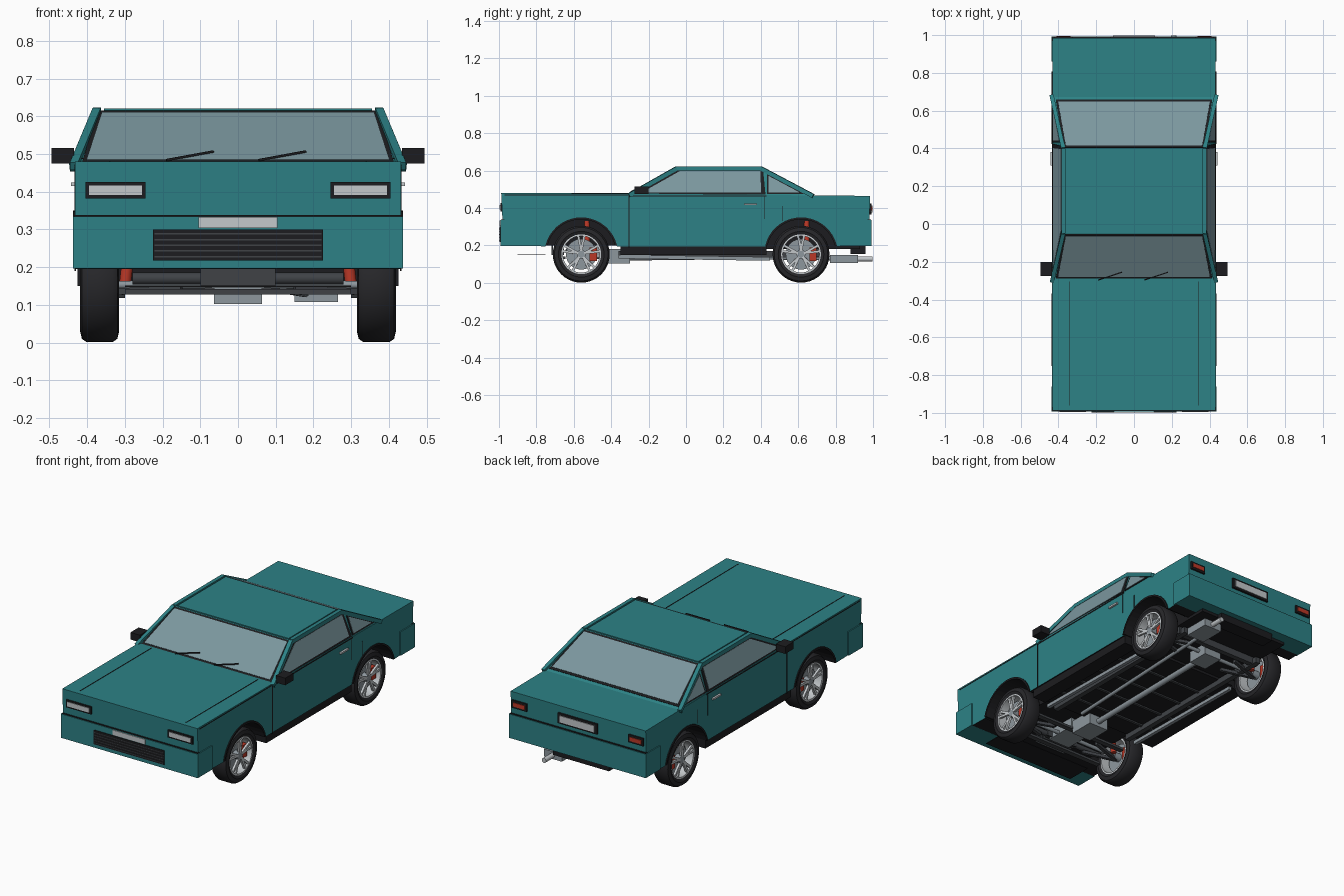
import bpy, bmesh, math
from mathutils import Vector

if "Cube" in bpy.data.objects:
    bpy.data.objects.remove(bpy.data.objects["Cube"])

def mat(name, r, g, b):
    m = bpy.data.materials.new(name)
    m.diffuse_color = (r, g, b, 1)
    m.use_nodes = True
    m.node_tree.nodes["Principled BSDF"].inputs["Base Color"].default_value = m.diffuse_color
    return m

TEAL = mat("teal_paint", .026, .222, .238)
BLACK = mat("black_trim", .012, .012, .014)
TYRE = mat("tyre_rubber", .02, .02, .023)
DARK = mat("dark_metal", .05, .055, .062)
GREY = mat("grey_metal", .27, .31, .34)
SILVER = mat("bright_silver", .55, .58, .6)
GLASS = mat("window_glass", .2, .31, .345)
RED = mat("red_paint", .5, .04, .02)

def make(name, verts, faces, *mats):
    me = bpy.data.meshes.new(name)
    bm = bmesh.new()
    vs = [bm.verts.new(v) for v in verts]
    for f in faces:
        bm.faces.new([vs[i] for i in f])
    bmesh.ops.recalc_face_normals(bm, faces=bm.faces)
    bm.to_mesh(me)
    bm.free()
    for m in mats:
        me.materials.append(m)
    ob = bpy.data.objects.new(name, me)
    bpy.context.collection.objects.link(ob)
    return ob

def prism(name, a, b, *mats):
    """Solid between two matching outlines."""
    n = len(a)
    faces = [list(range(n)), list(range(n, 2 * n))]
    faces += [(i, (i + 1) % n, n + (i + 1) % n, n + i) for i in range(n)]
    return make(name, list(a) + list(b), faces, *mats)

def box(name, x0, x1, y0, y1, z0, z1, m):
    q = [(x0, y0), (x1, y0), (x1, y1), (x0, y1)]
    return prism(name, [(x, y, z0) for x, y in q], [(x, y, z1) for x, y in q], m)

def plate(name, pts, m, t=.006):
    p = [Vector(v) for v in pts]
    n = (p[1] - p[0]).cross(p[2] - p[0]).normalized() * t / 2
    return prism(name, [v - n for v in p], [v + n for v in p], m)

def rod(name, p, q, r, m, sides=4):
    """Straight bar with a regular cross-section."""
    p, q = Vector(p), Vector(q)
    d = (q - p).normalized()
    u = d.cross(Vector((0, 0, 1)) if abs(d.z) < .9 else Vector((0, 1, 0))).normalized()
    w = u.cross(d)
    k = r * (math.sqrt(2) if sides == 4 else 1)
    ring = [u * k * math.cos(a) + w * k * math.sin(a)
            for a in (2 * math.pi * (i + .5) / sides for i in range(sides))]
    ob = prism(name, [p + o for o in ring], [q + o for o in ring], m)
    if sides > 8:
        smooth(ob)
    return ob

def smooth(ob):
    bpy.ops.object.select_all(action='DESELECT')
    ob.select_set(True)
    bpy.context.view_layer.objects.active = ob
    bpy.ops.object.shade_smooth_by_angle(angle=math.radians(35))

def lathe(name, prof, cx, cy, cz, m, seg=40):
    """Closed profile of (x, radius) turned about the x axis."""
    n = len(prof)
    verts = [(cx + x, cy + r * math.cos(2 * math.pi * i / seg), cz + r * math.sin(2 * math.pi * i / seg))
             for i in range(seg) for x, r in prof]
    faces = [(i * n + j, i * n + (j + 1) % n, (i + 1) % seg * n + (j + 1) % n, (i + 1) % seg * n + j)
             for i in range(seg) for j in range(n)]
    ob = make(name, verts, faces, m)
    smooth(ob)
    return ob

FRONT, REAR, HUB, ARCH = -.56, .615, .153, .195

def arch(cy, r, z0, steps=18):
    a0 = math.asin((z0 - HUB) / r)
    return [(cy - r * math.cos(a), HUB + r * math.sin(a))
            for a in (a0 + (math.pi - 2 * a0) * i / steps for i in range(steps + 1))]

# Body shell: side profile with wheel arches, dark underside
prof = [(-.988, .48), (-.975, .2)] + arch(FRONT, ARCH, .195) + arch(REAR, ARCH, .195)
prof += [(.975, .2), (.985, .465), (.67, .467), (-.30, .478)]
body = prism("body", [(-.432, y, z) for y, z in prof], [(.432, y, z) for y, z in prof], TEAL, BLACK)
for f in body.data.polygons:
    f.material_index = int(f.normal.z < -.15)

# Bumpers
for name, s, y0 in (("front_bumper", -1, .97), ("rear_bumper", 1, .97)):
    box(name, -.438, .438, *sorted((s * .86, s * .993)), .197, .335, TEAL)
    box(name + "_seam", -.434, .434, *sorted((s * y0, s * .989)), .335, .339, BLACK)

# Greenhouse block
def side(s, y, z):
    return (s * (.43 - (z - .468) * .375), y, z)

def ring(z, ya, yb):
    return [side(-1, ya, z), side(1, ya, z), side(1, yb, z), side(-1, yb, z)]

prism("cabin", ring(.466, -.305, .675), ring(.615, -.05, .40), TEAL)
box("roof_panel", -.355, .355, -.045, .395, .61, .621, TEAL)

# Windscreen and rear window with dark surrounds
def slope(x, t, base, top):
    return (x, base[0] + (top[0] - base[0]) * t, base[1] + (top[1] - base[1]) * t)

for name, base, top in (("windscreen", (-.305, .466), (-.05, .615)), ("rear_window", (.675, .466), (.40, .615))):
    for part, m, lo, hi, xb, xt, t in (("_surround", BLACK, .06, .99, .414, .372, .005),
                                       ("", GLASS, .10, .95, .402, .361, .0095)):
        plate(name + part, [slope(-xb, lo, base, top), slope(xb, lo, base, top),
                            slope(xt, hi, base, top), slope(-xt, hi, base, top)], m, t)

# Wipers
for x in (-.19, .055):
    rod("wiper", (x, -.297, .484), (x + .125, -.255, .507), .003, BLACK)

for s in (1, -1):
    # Pillars and roof rail
    path = [(s * .434, -.305, .468), (s * .374, -.05, .612), (s * .374, .40, .612), (s * .436, .68, .464)]
    for name, p, q in zip(("front_pillar", "roof_rail", "rear_pillar"), path, path[1:]):
        rod(name, p, q, .011, TEAL)
    # Side windows
    for name, m, t, pts in (
            ("door_window_surround", BLACK, .006, [(-.275, .472), (.425, .472), (.412, .604), (-.04, .604)]),
            ("door_window", GLASS, .0098, [(-.235, .482), (.402, .482), (.397, .596), (-.033, .596)]),
            ("quarter_window_surround", BLACK, .006, [(.432, .474), (.635, .474), (.61, .488), (.432, .582)]),
            ("quarter_window", GLASS, .0098, [(.442, .482), (.605, .482), (.60, .486), (.442, .57)])):
        plate(name, [side(s, y, z) for y, z in pts], m, t)
    x = s * .432
    # Belt line, door seams, bonnet and boot seams
    for name, y0, y1, z0, z1 in (("belt_trim", -.30, .43, .462, .468), ("door_front_seam", -.308, -.302, .19, .47),
                                 ("door_rear_seam", .418, .421, .34, .466), ("fender_trim", -.97, -.31, .468, .472),
                                 ("quarter_seam", .515, .518, .33, .41)):
        plate(name, [(x, y0, z0), (x, y1, z0), (x, y1, z1), (x, y0, z1)], BLACK, .004)
    plate("bonnet_seam", [(s * .338, -.96, .4795), (s * .342, -.96, .4795),
                          (s * .342, -.305, .4782), (s * .338, -.305, .4782)], BLACK, .004)
    # Mirror, handle, sill
    box("mirror", *sorted((s * .435, s * .495)), -.275, -.20, .475, .516, BLACK)
    box("mirror_arm", *sorted((s * .41, s * .44)), -.27, -.23, .475, .49, BLACK)
    box("door_handle", *sorted((s * .43, s * .443)), .31, .38, .415, .425, SILVER)
    box("sill", *sorted((s * .34, s * .425)), -.35, .43, .15, .2, BLACK)
    box("chassis_rail", *sorted((s * .24, s * .27)), -.36, .75, .135, .17, DARK)
    rod("side_pipe_rail", (s * .31, -.36, .14), (s * .31, .45, .128), .01, GREY)
    # Headlights and tail lights
    lo, hi = sorted((s * .245, s * .405))
    box("headlight_surround", lo, hi, -.993, -.97, .382, .426, BLACK)
    box("headlight", lo + .01, hi - .01, -.996, -.97, .391, .417, SILVER)
    lo, hi = sorted((s * .325, s * .42))
    box("tail_light_surround", lo, hi, .97, .992, .375, .42, BLACK)
    box("tail_light", lo + .01, hi - .01, .97, .996, .386, .409, RED)

    for cy in (FRONT, REAR):
        # Arch liner
        a, b = arch(cy, .197, .2), arch(cy, .186, .2)[::-1]
        prism("arch_liner", [(s * .30, y, z) for y, z in a + b], [(s * .438, y, z) for y, z in a + b], BLACK)
        # Wheel
        cx = s * .367
        lathe("tyre", [(-.044, .104), (-.052, .122), (-.047, .143), (-.034, .152), (.034, .152),
                       (.047, .143), (.052, .122), (.044, .104)], cx, cy, HUB, TYRE)
        lathe("rim", [(-.043, .098), (-.045, .107), (.045, .107), (.046, .098)], cx, cy, HUB, SILVER)
        lathe("brake_disc", [(-.006, .005), (-.006, .082), (.006, .082), (.006, .005)], cx, cy, HUB, GREY)
        rod("hub", (cx - s * .05, cy, HUB), (cx + s * .04, cy, HUB), .024, GREY, 20)
        for i in range(5):
            a = math.radians(90 + 72 * i)
            for da in (-.16, .16):
                rod("spoke", (cx + s * .034, cy + .018 * math.cos(a), HUB + .018 * math.sin(a)),
                    (cx + s * .038, cy + .102 * math.cos(a + da), HUB + .102 * math.sin(a + da)), .0065, SILVER)
        box("brake_caliper", *sorted((cx - s * .02, cx + s * .026)), cy + .045, cy + .083, HUB - .035, HUB + .037, RED)
        # Suspension
        for dy in (-.06, .06):
            rod("control_arm", (s * .15, cy + dy, .14), (s * .34, cy, .135), .009, DARK)
        rod("axle_shaft", (s * .05, cy, .155), (s * .34, cy, HUB), .011, GREY, 12)
        rod("damper", (s * .30, cy + .03, .15), (s * .28, cy + .03, .33), .016, RED, 12)

# Front face: grille and plate
box("grille", -.225, .225, -.997, -.97, .218, .30, BLACK)
for i in range(5):
    box("grille_slat", -.222, .222, -.999, -.99, .226 + i * .015, .23 + i * .015, DARK)
box("front_plate", -.105, .105, -.998, -.97, .304, .333, SILVER)
box("front_undertray", -.30, .30, -.90, -.75, .148, .152, BLACK)

# Rear plate
box("rear_plate_surround", -.125, .125, .97, .993, .365, .425, BLACK)
box("rear_plate", -.11, .11, .97, .997, .375, .413, SILVER)

# Floor and bays
box("floor_pan", -.35, .35, -.35, .43, .165, .3, BLACK)
box("engine_bay", -.29, .29, -.80, -.34, .2, .4, BLACK)
box("rear_floor", -.29, .29, .42, .93, .18, .4, BLACK)
for y in (-.22, -.06, .1, .26):
    box("floor_rib", -.34, .34, y - .008, y + .008, .157, .17, DARK)

# Front subframe, steering and drivetrain
for y in (-.66, -.46):
    box("subframe_bar", -.30, .30, y - .015, y + .015, .128, .142, DARK)
for s in (1, -1):
    rod("steering_rack", (s * .07, -.63, .17), (s * .28, -.63, .17), .016, DARK, 16)
box("engine_sump", -.07, .07, -.64, -.45, .145, .21, GREY)
box("gearbox", -.063, .063, -.45, -.30, .103, .18, GREY)
for i in range(6):
    box("cooler_slat", -.1, .1, -.72 + i * .02, -.712 + i * .02, .15, .2, DARK)
rod("drive_shaft", (0, -.30, .135), (0, .55, .145), .016, GREY, 16)
box("differential", -.055, .055, .54, .67, .115, .18, GREY)
box("rear_subframe", -.28, .28, .69, .72, .14, .19, DARK)
box("rear_crossmember", -.18, .18, .88, .96, .155, .2, BLACK)

# Exhaust
rod("exhaust_pipe", (.12, -.3, .14), (.18, .80, .13), .01, GREY, 12)
box("muffler", .15, .265, .77, .92, .107, .15, GREY)
rod("exhaust_tip", (.21, .91, .128), (.21, .998, .128), .014, SILVER, 16)
